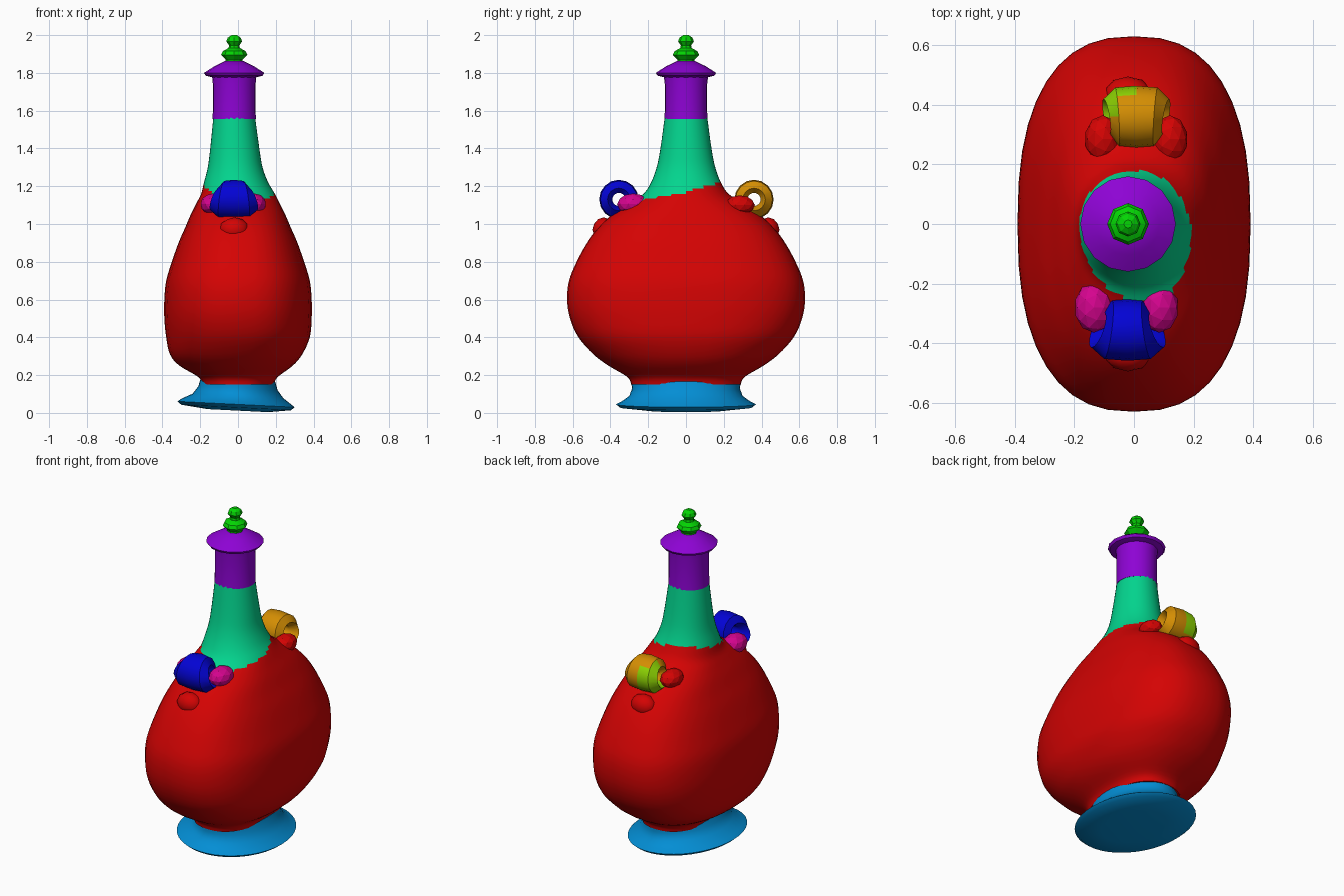
import bpy, bmesh, math
from mathutils import Vector

cube = bpy.data.objects.get("Cube")
if cube:
    bpy.data.objects.remove(cube, do_unlink=True)


def material(name, rgb):
    m = bpy.data.materials.new(name)
    m.use_nodes = True
    color = (*rgb, 1)
    m.diffuse_color = color
    m.node_tree.nodes["Principled BSDF"].inputs["Base Color"].default_value = color
    return m


HI, MID, LOW = 0.66, 0.27, 0.001
red = material("red", (HI, LOW, LOW))
teal = material("teal", (LOW, HI, MID))
purple = material("purple", (MID, LOW, HI))
green = material("green", (LOW, HI, LOW))
sky = material("sky blue", (LOW, MID, HI))
blue = material("deep blue", (LOW, LOW, HI))
magenta = material("magenta", (HI, LOW, MID))
orange = material("orange", (HI, MID, LOW))
lime = material("lime", (MID, HI, LOW))


def finish(bm, name, mats, rule=None, angle=None):
    """Turn a bmesh into an object, colouring faces by an optional rule."""
    bmesh.ops.recalc_face_normals(bm, faces=bm.faces)
    if rule:
        for f in bm.faces:
            f.material_index = rule(f.calc_center_median())
    me = bpy.data.meshes.new(name)
    bm.to_mesh(me)
    bm.free()
    ob = bpy.data.objects.new(name, me)
    bpy.context.collection.objects.link(ob)
    for m in mats:
        me.materials.append(m)
    if angle:
        bpy.ops.object.select_all(action="DESELECT")
        ob.select_set(True)
        bpy.context.view_layer.objects.active = ob
        bpy.ops.object.shade_smooth_by_angle(angle=math.radians(angle))
    return ob


def refine(rows, n):
    """Catmull-Rom resampling of profile rows."""
    out = []
    last = len(rows) - 1
    for i in range(last):
        a, b, c, d = (rows[min(max(i + k, 0), last)] for k in (-1, 0, 1, 2))
        for s in range(n):
            t = s / n
            out.append([(2 * q + (r - p) * t + (2 * p - 5 * q + 4 * r - w) * t * t
                         + (3 * q - p - 3 * r + w) * t ** 3) / 2
                        for p, q, r, w in zip(a, b, c, d)])
    return out + [rows[-1]]


def loft(name, rows, mats, sides=40, rule=None, angle=40, tilt=0, square=0):
    """Stack rings given as (z, centre x, radius x, radius y).
    Rings grow squarer with their elongation by the factor square."""
    bm = bmesh.new()
    rings = []
    for z, cx, rx, ry in rows:
        power = 2 / (2 + square * max(ry / rx - 1, 0))
        ring = []
        for k in range(sides):
            a = math.tau * k / sides
            u, v = (math.copysign(abs(w) ** power, w) for w in (math.cos(a), math.sin(a)))
            x = cx + rx * u
            ring.append(bm.verts.new((x, ry * v, z + tilt * x)))
        rings.append(ring)
    for lo, hi in zip(rings, rings[1:]):
        for k in range(sides):
            j = (k + 1) % sides
            bm.faces.new((lo[k], lo[j], hi[j], hi[k]))
    bm.faces.new(rings[0])
    bm.faces.new(rings[-1])
    return finish(bm, name, mats, rule, angle)


def lump(name, center, size, mat, angle=None):
    """Faceted or smoothed knob."""
    bm = bmesh.new()
    bmesh.ops.create_icosphere(bm, subdivisions=2, radius=1)
    for v in bm.verts:
        v.co = Vector(c + s * p for c, s, p in zip(center, size, v.co))
    return finish(bm, name, [mat], angle=angle)


def scroll(name, cx, cy, cz, flare, mats, rule=None):
    """Barrel-shaped ring around the x axis, wider towards its low outer side."""
    profile = [(-.1, .06), (-.065, .098), (0, .104), (.065, .098), (.1, .06),
               (.06, .035), (-.06, .035)]
    sides = 16
    out = math.copysign(1, cy)
    bm = bmesh.new()
    rings = []
    for k in range(sides):
        a = math.tau * k / sides
        c, s = math.cos(a), math.sin(a)
        wide = 1 + flare * (out * c - s)
        rings.append([bm.verts.new((cx + x * wide, cy + r * c, cz + r * s))
                      for x, r in profile])
    n = len(profile)
    for k in range(sides):
        p, q = rings[k], rings[(k + 1) % sides]
        for i in range(n):
            j = (i + 1) % n
            bm.faces.new((p[i], p[j], q[j], q[i]))
    return finish(bm, name, mats, rule, 30)


# Flattened flask body running into a slim neck
body_rows = [
    (.15, 0, .19, .29), (.19, 0, .21, .31), (.25, -.01, .3, .41), (.31, -.01, .35, .49),
    (.4, 0, .38, .57), (.5, 0, .39, .615), (.6, 0, .39, .63), (.7, 0, .38, .62),
    (.8, 0, .35, .58), (.9, 0, .315, .525), (.98, 0, .28, .465), (1.05, 0, .25, .39),
    (1.11, 0, .22, .3), (1.16, 0, .195, .225), (1.22, -.01, .17, .185),
    (1.3, -.015, .145, .155), (1.4, -.017, .13, .135), (1.57, -.02, .11, .112),
]
loft("flask_body", refine(body_rows, 4), [red, teal], square=.8,
     rule=lambda c: int(c.z > 1.19 + .22 * c.y - .1 * c.x))

# Flared foot with a slightly tilted, rounded underside
foot_rows = [
    (.012, 0, .16, .2), (.028, -.01, .29, .35), (.045, -.01, .31, .37),
    (.06, -.01, .29, .34), (.09, 0, .24, .3), (.13, 0, .21, .285), (.175, 0, .197, .292),
]
loft("foot", foot_rows, [sky], tilt=-.05)

# Collar and cap
collar_rows = [(1.555, -.02, .115, .114), (1.6, -.02, .113, .112),
               (1.74, -.02, .113, .112), (1.79, -.02, .118, .118)]
loft("neck_collar", collar_rows, [purple], sides=24)
cap_rows = [(z, -.02, r, r) for z, r in
            [(1.775, .11), (1.785, .15), (1.8, .16), (1.835, .105), (1.862, .05)]]
loft("cap", cap_rows, [purple], sides=16)

# Double-knob finial
finial_rows = [(z, -.02, r, r) for z, r in
               [(1.855, .045), (1.87, .045), (1.895, .07), (1.915, .06), (1.932, .03),
                (1.945, .027), (1.967, .042), (1.987, .034), (2, .014)]]
loft("finial", finial_rows, [green], sides=8, angle=25)

# Scroll handles at front and back
scroll("front_scroll", -.022, -.355, 1.13, .2, [blue])
scroll("back_scroll", .008, .36, 1.13, .1, [orange, lime],
       lambda c: int(c.x < 0 and c.y > .43 or c.x < -.04 and c.y > .35))

# Knobs beside each scroll
for side, x in (("right", -.135), ("left", .085)):
    lump(f"front_{side}_knob", (x, -.28, 1.105), (.065, .085, .057), magenta)
for side, x in (("right", -.105), ("left", .12)):
    lump(f"back_{side}_knob", (x, .285, 1.1), (.06, .08, .052), red)

# Low swellings on the shoulder below the scrolls
for end, s in (("front", -1), ("back", 1)):
    lump(f"{end}_swelling", (-.02, s * .435, .97), (.08, .06, .065), red, 60)
